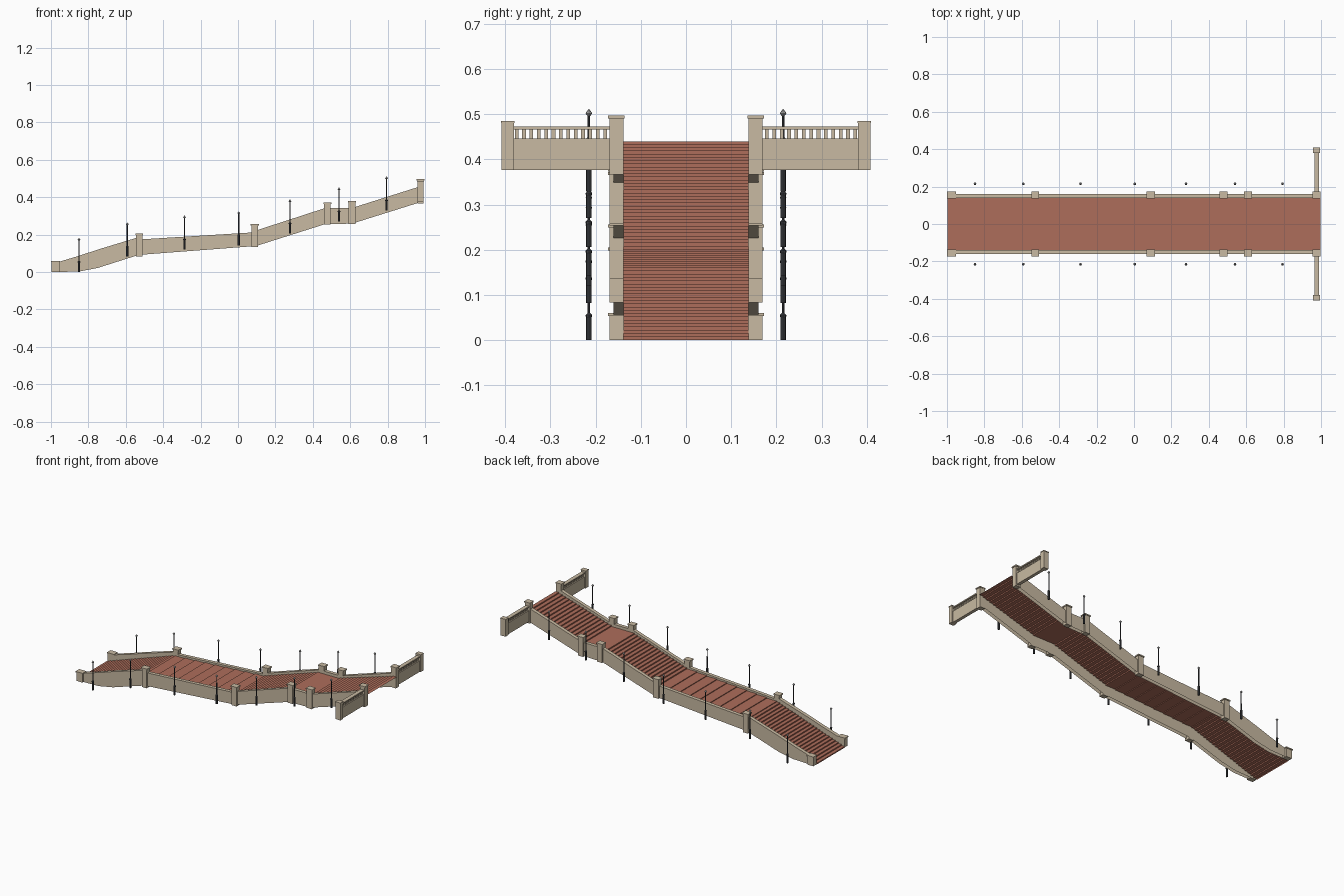
import bpy
import bmesh
import math

if "Cube" in bpy.data.objects:
    bpy.data.objects.remove(bpy.data.objects["Cube"], do_unlink=True)


def material(name, rgb):
    m = bpy.data.materials.new(name)
    m.use_nodes = True
    m.diffuse_color = (*rgb, 1)
    m.node_tree.nodes["Principled BSDF"].inputs["Base Color"].default_value = (*rgb, 1)
    return m


STONE = material("sandstone", (0.58, 0.49, 0.36))
BRICK = material("red brick", (0.42, 0.155, 0.105))
IRON = material("dark iron", (0.045, 0.048, 0.055))
GLASS = material("lamp glass", (0.42, 0.42, 0.42))


def finish(name, bm, *mats):
    me = bpy.data.meshes.new(name)
    bm.to_mesh(me)
    bm.free()
    for m in mats:
        me.materials.append(m)
    ob = bpy.data.objects.new(name, me)
    bpy.context.collection.objects.link(ob)
    return ob


def add_box(bm, x0, x1, y0, y1, z0, z1):
    vs = bmesh.ops.create_cube(bm, size=1)["verts"]
    for v in vs:
        v.co.x = x0 if v.co.x < 0 else x1
        v.co.y = y0 if v.co.y < 0 else y1
        v.co.z = z0 if v.co.z < 0 else z1


def add_pillar(bm, x0, x1, y0, y1, z0, z1, cap=0.007, lip=0.004):
    add_box(bm, x0, x1, y0, y1, z0, z1 - cap)
    add_box(bm, x0 - lip, x1 + lip, y0 - lip / 2, y1 + lip, z1 - cap, z1)


def mirror_y(ob):
    mod = ob.modifiers.new("mirror", "MIRROR")
    mod.use_axis = (False, True, False)
    mod.use_mirror_merge = False


INNER, OUTER = 0.138, 0.160

# Stairway: flights of (start x, start z, end x, end z, number of steps)
flights = [(-0.998, 0, -0.53, 0.16, 22), (-0.53, 0.16, 0.09, 0.20, 9),
           (0.09, 0.20, 0.475, 0.325, 17), (0.475, 0.325, 0.61, 0.325, 1),
           (0.61, 0.325, 0.998, 0.44, 16)]
path = [(-0.998, 0)]
for x0, z0, x1, z1, n in flights:
    for i in range(n):
        z = z0 + (z1 - z0) * (i + 1) / n
        if z > path[-1][1]:
            path.append((x0 + (x1 - x0) * i / n, z))
        path.append((x0 + (x1 - x0) * (i + 1) / n, z))
bm = bmesh.new()
rows = [[bm.verts.new((x, s * INNER, z)) for s in (-1, 1)] for x, z in path]
for a, b in zip(rows, rows[1:]):
    bm.faces.new((a[0], b[0], b[1], a[1]))
finish("brick_steps", bm, BRICK)

# Side walls: hollow channel, open underneath, stations of (x, top, bottom)
stations = [(-0.99, 0.045, 0), (-0.85, 0.087, 0.003), (-0.75, 0.12, 0.022),
            (-0.53, 0.187, 0.092), (-0.515, 0.175, 0.093), (0.08, 0.212, 0.138),
            (0.105, 0.225, 0.142), (0.465, 0.342, 0.256), (0.61, 0.343, 0.259),
            (0.98, 0.46, 0.375)]
bm = bmesh.new()
rows = []
for x, top, bot in stations:
    rows.append([bm.verts.new(p) for p in ((x, INNER, bot), (x, INNER, top),
                                           (x, OUTER, top), (x, OUTER, bot))])
for a, b in zip(rows, rows[1:]):
    for i in range(3):
        bm.faces.new((a[i], b[i], b[i + 1], a[i + 1]))
mirror_y(finish("side_walls", bm, STONE))

# Pillars along the walls: (x start, x end, bottom, top)
bm = bmesh.new()
for x0, x1, z0, z1 in [(-0.996, -0.955, 0, 0.06), (-0.545, -0.511, 0.083, 0.205),
                       (0.072, 0.108, 0.135, 0.256), (0.46, 0.495, 0.254, 0.372),
                       (0.592, 0.627, 0.257, 0.38), (0.959, 0.992, 0.367, 0.497)]:
    add_pillar(bm, x0, x1, INNER, 0.169, z0, z1)
mirror_y(finish("wall_pillars", bm, STONE))

# Wing parapets at the top, with balusters and end pillars
bm = bmesh.new()
add_box(bm, 0.966, 0.986, 0.165, 0.385, 0.376, 0.446)
add_box(bm, 0.964, 0.988, 0.165, 0.385, 0.466, 0.473)
add_pillar(bm, 0.959, 0.992, 0.381, 0.408, 0.376, 0.485, 0.004, 0.002)
mirror_y(finish("wing_parapets", bm, STONE))

bm = bmesh.new()
count = 13
for i in range(count):
    y = 0.179 + 0.196 * i / (count - 1)
    add_box(bm, 0.972, 0.98, y - 0.004, y + 0.004, 0.446, 0.466)
mirror_y(finish("wing_balusters", bm, STONE))


# Lamp posts: turned post with a small pointed lantern
def lathe(bm, profile, x, y, z, index, sides=8):
    rings = []
    for r, h in profile:
        rings.append([bm.verts.new((x + r * math.cos(k * math.tau / sides),
                                    y + r * math.sin(k * math.tau / sides), z + h))
                      for k in range(sides)])
    for a, b in zip(rings, rings[1:]):
        for k in range(sides):
            j = (k + 1) % sides
            bm.faces.new((a[k], a[j], b[j], b[k])).material_index = index
    bm.faces.new(rings[0][::-1]).material_index = index
    bm.faces.new(rings[-1]).material_index = index


post = [(0.006, 0), (0.006, 0.05), (0.007, 0.052), (0.007, 0.056),
        (0.003, 0.06), (0.0028, 0.168)]
lantern = [(0.003, 0.167), (0.0075, 0.173), (0.0055, 0.176), (0.001, 0.182)]
bm = bmesh.new()
for x, z in [(-0.85, 0), (-0.592, 0.082), (-0.286, 0.12), (0.004, 0.142),
             (0.278, 0.206), (0.54, 0.27), (0.794, 0.329)]:
    lathe(bm, post, x, 0.215, z, 0)
    lathe(bm, lantern, x, 0.215, z, 1)
mirror_y(finish("lamp_posts", bm, IRON, GLASS))
